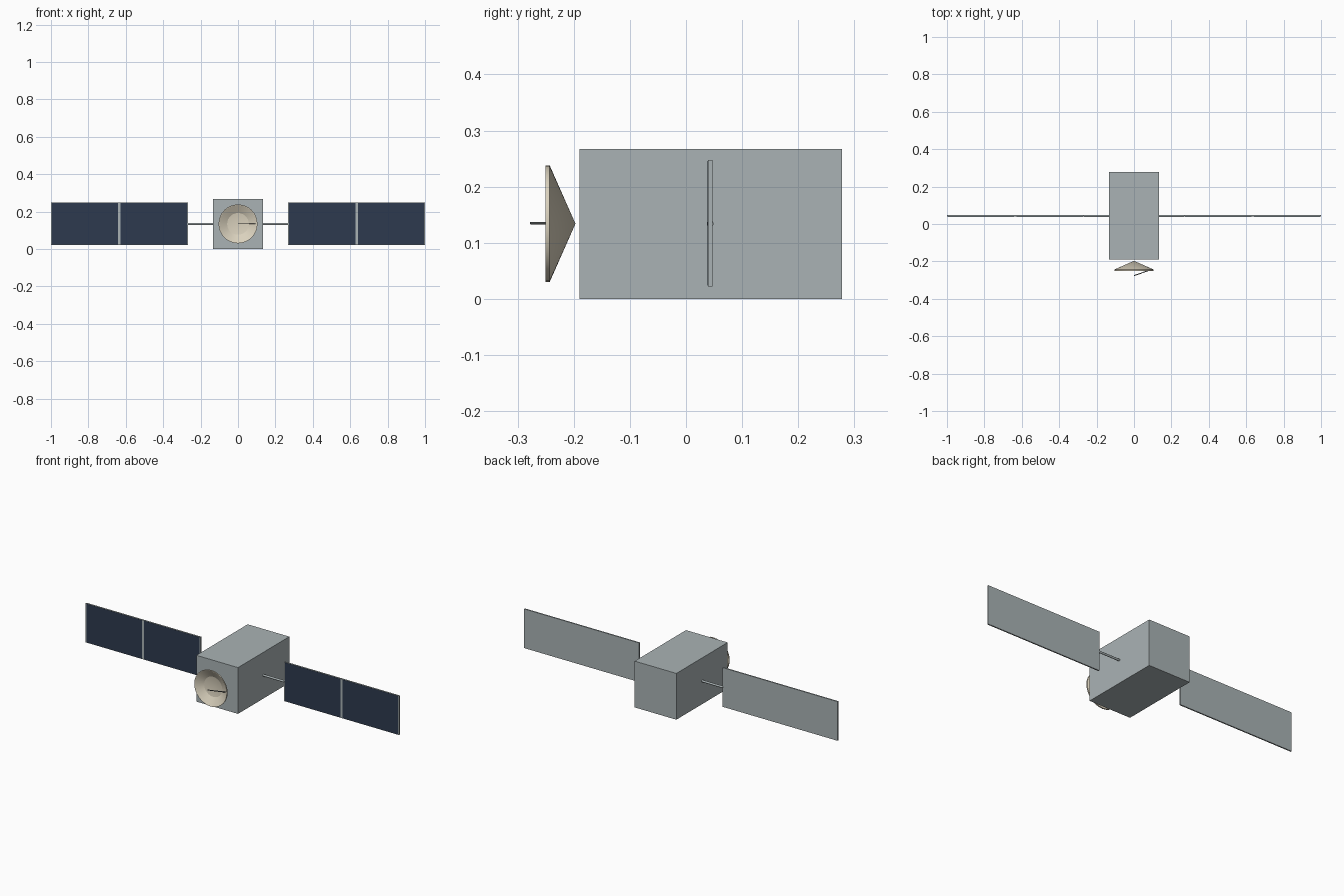
import bpy, bmesh, math
from mathutils import Vector

cube = bpy.data.objects.get("Cube")
if cube:
    bpy.data.objects.remove(cube, do_unlink=True)


def material(name, rgb):
    m = bpy.data.materials.new(name)
    m.use_nodes = True
    m.diffuse_color = (*rgb, 1)
    bsdf = next(n for n in m.node_tree.nodes if n.type == "BSDF_PRINCIPLED")
    bsdf.inputs["Base Color"].default_value = (*rgb, 1)
    return m


grey = material("body grey", (0.40, 0.45, 0.46))
navy = material("cell navy", (0.026, 0.042, 0.078))
cream = material("dish cream", (0.70, 0.64, 0.51))
dark = material("feed dark grey", (0.12, 0.13, 0.13))


def box(name, lo, hi, mat):
    lo, hi = Vector(lo), Vector(hi)
    bpy.ops.mesh.primitive_cube_add(size=1, location=(lo + hi) / 2)
    ob = bpy.context.object
    ob.name = name
    ob.scale = hi - lo
    bpy.ops.object.transform_apply(location=False, rotation=False, scale=True)
    ob.data.materials.append(mat)
    return ob


def rod(name, a, b, radius, mat):
    a, b = Vector(a), Vector(b)
    bpy.ops.mesh.primitive_cylinder_add(vertices=16, radius=radius, depth=(b - a).length,
                                        location=(a + b) / 2)
    ob = bpy.context.object
    ob.name = name
    ob.rotation_euler = (b - a).to_track_quat("Z", "Y").to_euler()
    ob.data.materials.append(mat)
    bpy.ops.object.shade_smooth_by_angle(angle=math.radians(40))
    return ob


def lathe_y(name, profile, center_z, mat, segments=32):
    """Spin a (radius, y) profile about the front-to-back axis."""
    bm = bmesh.new()
    verts = [bm.verts.new((r, y, 0)) for r, y in profile]
    edges = [bm.edges.new(pair) for pair in zip(verts, verts[1:])]
    bmesh.ops.spin(bm, geom=verts + edges, cent=(0, 0, 0), axis=(0, 1, 0),
                   angle=math.tau, steps=segments)
    bmesh.ops.remove_doubles(bm, verts=bm.verts, dist=0.0001)
    bmesh.ops.recalc_face_normals(bm, faces=bm.faces)
    mesh = bpy.data.meshes.new(name)
    bm.to_mesh(mesh)
    bm.free()
    ob = bpy.data.objects.new(name, mesh)
    ob.location.z = center_z
    bpy.context.collection.objects.link(ob)
    mesh.materials.append(mat)
    bpy.ops.object.select_all(action="DESELECT")
    ob.select_set(True)
    bpy.context.view_layer.objects.active = ob
    bpy.ops.object.shade_smooth_by_angle(angle=math.radians(20))
    return ob


MID_Z = 0.134
WING_Y = 0.043

# Main body
box("body", (-0.133, -0.19, 0), (0.133, 0.278, 0.267), grey)

# Solar wings: boom, backing panel and two cell plates on each side
for side, sign in (("left", 1), ("right", -1)):
    rod(f"{side}_boom", (sign * 0.13, WING_Y, MID_Z), (sign * 0.268, WING_Y, MID_Z), 0.006, grey)
    box(f"{side}_panel", (min(sign * 0.267, sign), 0.0395, 0.022),
        (max(sign * 0.267, sign), 0.0468, 0.248), grey)
    for label, inner, outer in (("inner", 0.272, 0.627), ("outer", 0.641, 0.995)):
        x0, x1 = sorted((sign * inner, sign * outer))
        box(f"{side}_{label}_cells", (x0, 0.0387, 0.024), (x1, 0.0397, 0.246), navy)

# Dish: pointed cone behind, thin lip, shallow bowl in front
lathe_y("dish", [(0, -0.197), (0.104, -0.243), (0.104, -0.25), (0.101, -0.25),
                 (0.058, -0.226), (0, -0.217)], MID_Z, cream)

# Feed strut from the dish rim to the focus
rod("feed_strut", (0, -0.276, MID_Z + 0.001), (0.092, -0.244, MID_Z + 0.001), 0.0025, dark)
